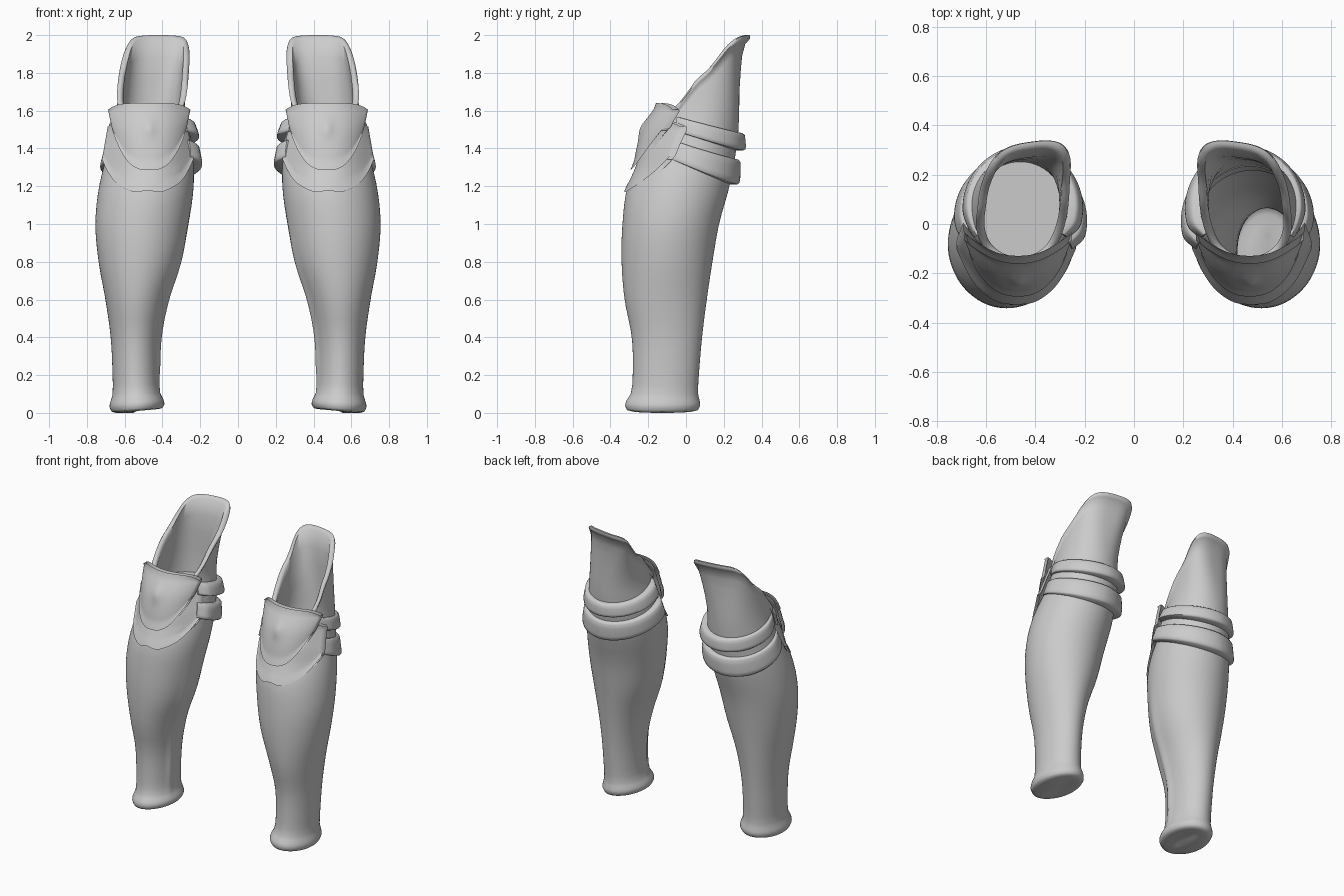
import bpy, bmesh, math

if "Cube" in bpy.data.objects:
    bpy.data.objects.remove(bpy.data.objects["Cube"])

SEG = 72
# shin outline: z, inner x, outer x, front y, back y
SECT = [
    (0.00, .405, .665, -.310, .060), (0.03, .390, .680, -.322, .075), (0.06, .395, .675, -.315, .072),
    (0.10, .412, .664, -.292, .064), (0.20, .420, .664, -.282, .068), (0.40, .413, .674, -.287, .085),
    (0.60, .372, .702, -.325, .110), (0.80, .303, .738, -.341, .140), (1.00, .262, .755, -.336, .175),
    (1.20, .235, .735, -.308, .230), (1.40, .240, .685, -.210, .268), (1.50, .258, .665, -.170, .278),
    (1.60, .280, .645, -.140, .281), (1.80, .272, .618, -.090, .285), (1.92, .250, .606, -.070, .297),
    (2.00, .235, .600, -.050, .328)]
# cuff rim height against the sine of the angle round the leg (1 = back)
RIM = [(-1, 1.56), (-.75, 1.58), (-.5, 1.63), (-.2, 1.71), (.05, 1.80), (.4, 1.90), (.6, 1.955), (.8, 1.987), (1, 2.0)]


def spline(table, t):
    """Smooth (Hermite) lookup of a row of values in a table."""
    t = min(max(t, table[0][0]), table[-1][0])
    i = 0
    while i < len(table) - 2 and t > table[i + 1][0]:
        i += 1
    a, b = table[i], table[i + 1]
    p, q = table[max(i - 1, 0)], table[min(i + 2, len(table) - 1)]
    h = b[0] - a[0]
    f = (t - a[0]) / h
    out = []
    for k in range(1, len(a)):
        m0 = (b[k] - p[k]) / (b[0] - p[0]) * h
        m1 = (q[k] - a[k]) / (q[0] - a[0]) * h
        out.append((2*f**3 - 3*f*f + 1)*a[k] + (f**3 - 2*f*f + f)*m0
                   + (3*f*f - 2*f**3)*b[k] + (f**3 - f*f)*m1)
    return out


def ring_point(a, z, off=0.0):
    """Point on the leg surface at angle a and height z, pushed out by off."""
    x0, x1, y0, y1 = spline(SECT, z)
    # raised seam down the inner side
    seam = .014 * math.exp(-((a - math.radians(195)) / .13) ** 2)
    off += seam * max(0, min(1, (1.1 - z) / .4, (z - .06) / .2))
    tilt = max(0, 1 - z / .15) * .010 * (1 - math.cos(a))
    # the cuff is squarer than the calf and skewed toward the inner back
    w = min(1, max(0, (z - 1.5) / .35))
    p = 1 - .32 * w
    c = math.copysign(abs(math.cos(a)) ** p, math.cos(a))
    s = math.copysign(abs(math.sin(a)) ** p, math.sin(a))
    dx = ((x1 - x0) / 2 + off) * c
    return ((x0 + x1) / 2 + dx,
            (y0 + y1) / 2 + ((y1 - y0) / 2 + off) * s - .14 * w * dx, z + tilt)


def grid_object(name, rows, cap_first=False, cap_last=False, mirror=True):
    """Skin closed rows of points into a smooth mesh, mirrored to the other leg."""
    bm = bmesh.new()
    vr = [[bm.verts.new(p) for p in r] for r in rows]
    n = len(rows[0])
    for r, s in zip(vr, vr[1:]):
        for i in range(n):
            j = (i + 1) % n
            bm.faces.new((r[i], r[j], s[j], s[i]))
    if cap_first:
        bm.faces.new(vr[0][::-1])
    if cap_last:
        bm.faces.new(vr[-1])
    bmesh.ops.recalc_face_normals(bm, faces=bm.faces)
    me = bpy.data.meshes.new(name)
    bm.to_mesh(me)
    bm.free()
    ob = bpy.data.objects.new(name, me)
    bpy.context.collection.objects.link(ob)
    bpy.ops.object.select_all(action='DESELECT')
    ob.select_set(True)
    bpy.context.view_layer.objects.active = ob
    bpy.ops.object.shade_smooth_by_angle(angle=math.radians(60))
    if mirror:
        m = ob.modifiers.new("other_leg", 'MIRROR')
        m.use_mirror_merge = False
    return ob


angles = [2 * math.pi * i / SEG for i in range(SEG)]

# shin guard: closed foot, calf, scooped cuff, rolled rim and inner wall
rows = [[ring_point(a, 0, o) for a in angles] for o in (-.11, -.06, -.02)]
for z in [.006, .015, .03, .045, .06, .08, .1, .15] + [.2 + .06 * i for i in range(20)]:
    rows.append([ring_point(a, z) for a in angles])
rim = [spline(RIM, math.sin(a))[0] for a in angles]


def cuff_row(k, off, drop=0, base=1.4):
    return [ring_point(a, base + (r - base) * k - drop, off) for a, r in zip(angles, rim)]


for k in (.1, .25, .4, .55, .7, .82):
    rows.append(cuff_row(k, 0))
for off, drop in ((0, .045), (.008, .032), (.012, .016), (.004, 0), (-.010, 0), (-.022, .014)):
    rows.append(cuff_row(1, off, drop))
for k in (.8, .6, .4, .2, 0):
    rows.append(cuff_row(k, -.022))
rows.append([ring_point(a, 1.25, -.015) for a in angles])
grid_object("shin_guard", rows, cap_first=True)

# floor closing the cuff of the leg at -x only
floor = [[(-x, y, z) for x, y, z in (ring_point(a, 1.47, o) for a in angles)] for o in (-.15, -.02)]
grid_object("cuff_floor", floor, cap_first=True, mirror=False)


def plate(name, cx, top, bottom, half_top, half_low, rise, power, bend, ycurve, thick, wave=0, boss=0):
    """Curved shield wrapped over the front of the knee."""
    nu, nv = 44, 22
    rows = []
    for j in range(nv + 1):
        v = j / nv
        row = []
        for i in range(nu + 1):
            u = -1 + 2 * i / nu
            zb = bottom + rise * abs(u) ** power + wave * math.cos(u * 11) * (1 - abs(u))
            zt = top - .035 * abs(u) ** 5
            z = zt + (zb - zt) * v
            x = cx + u * (half_top + (half_low - half_top) * v)
            y = spline(ycurve, z)[0] + bend * abs(u) ** 2.3
            y -= boss * math.exp(-(u / .16) ** 2 - ((z - 1.51) / .05) ** 2)
            # raised border along the lower edge and a turned-out top edge
            y -= .012 * max(0, v - .85) / .15 + .012 * max(0, .1 - v) / .1
            row.append((x, y, z))
        rows.append(row)
    # back layer joins the front to make a closed shell
    back = [[(x, y + thick, z) for x, y, z in r] for r in rows]
    loops = [f + b[::-1] for f, b in zip(rows, back)]
    return grid_object(name, loops)


plate("knee_plate", .47, 1.64, 1.285, .218, .195, .21, 2.8, .115,
      [(1.28, -.283), (1.4, -.262), (1.5, -.232), (1.57, -.195), (1.65, -.140)], .03, boss=.014)
plate("lower_knee_plate", .478, 1.55, 1.172, .212, .242, .17, 3.6, .165,
      [(1.16, -.318), (1.22, -.302), (1.3, -.268), (1.4, -.235), (1.55, -.165)], .03, wave=.006)


def strap(name, z_front, z_back, h_front, h_back, off):
    """Cloth band round the back of the knee, sloping down to the rear."""
    rows = []
    n = 56
    for i in range(n + 1):
        t = i / n
        a = math.radians(-28 + 236 * t)
        f = (math.sin(a) + .47) / 1.47
        zc = z_front + (z_back - z_front) * f
        h = (h_front + (h_back - h_front) * f) / 2
        # thinner on the outer side and at the ends that tuck under the plates
        o = off * (1 - .45 * max(0, math.cos(a))) * (.35 + .65 * min(1, t / .12, (1 - t) / .06))
        # flared lower hem, leaning in toward the top
        prof = [(-.02, -h), (o * .8, -h), (o * 1.02, -h * .88), (o * 1.04, -h * .5), (o * .9, h * .3),
                (o * .8, h * .8), (o * .55, h), (-.02, h)]
        row = []
        for d, dz in prof:
            p = ring_point(a, zc + dz * .7, d)
            row.append((p[0], p[1], zc + dz))
        rows.append(row)
    grid_object(name, rows, cap_first=True, cap_last=True)


strap("upper_strap", 1.53, 1.435, .075, .09, .045)
strap("lower_strap", 1.40, 1.275, .09, .13, .044)
